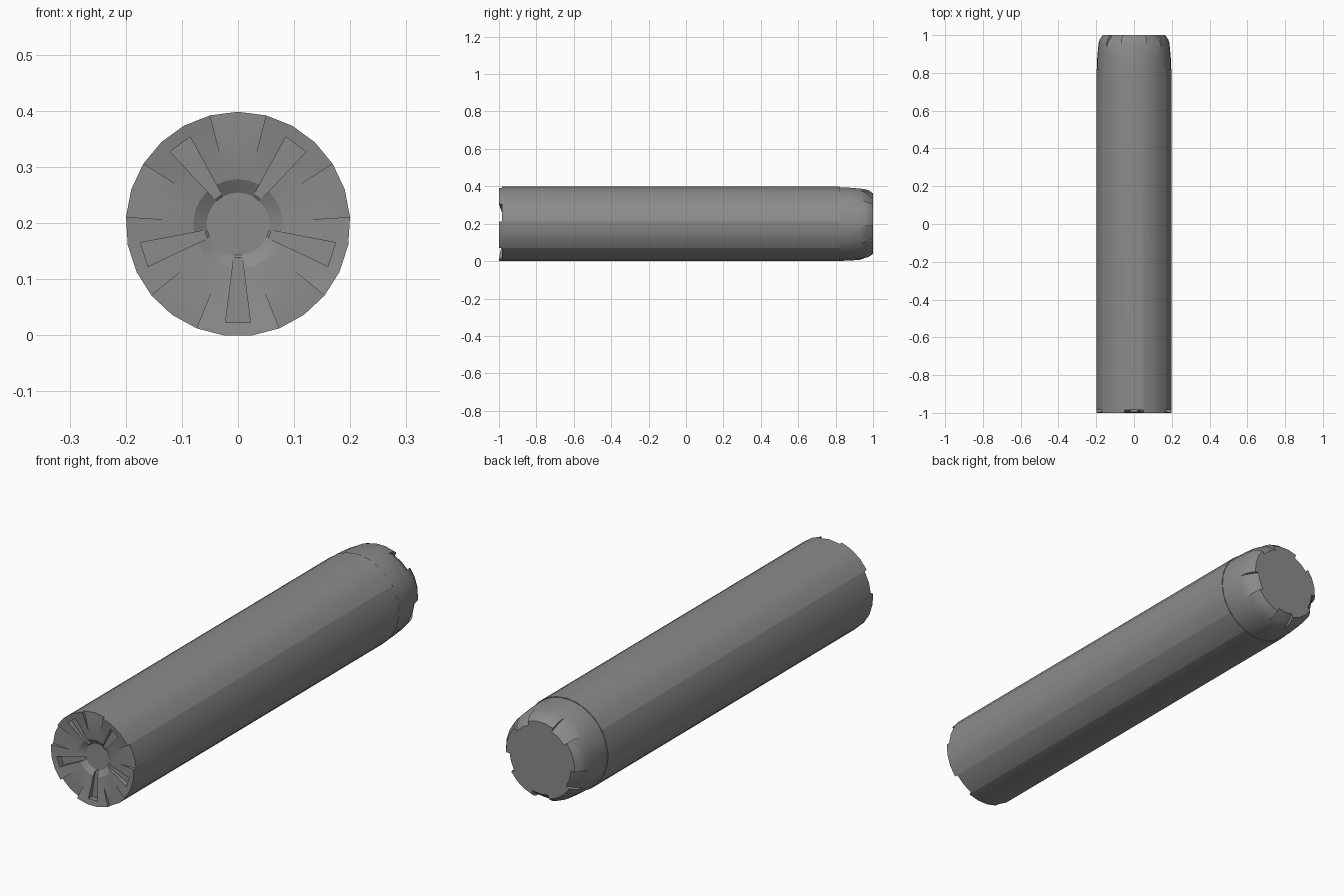
import bpy, bmesh, math

cube = bpy.data.objects.get("Cube")
if cube:
    bpy.data.objects.remove(cube, do_unlink=True)

SIDES = 25
STEP = 360 / SIDES
AXIS_Z = 0.2 * math.cos(math.radians(STEP / 2))

grey = bpy.data.materials.new("mid grey")
grey.use_nodes = True
colour = (0.26, 0.26, 0.26, 1)
grey.diffuse_color = colour
grey.node_tree.nodes["Principled BSDF"].inputs["Base Color"].default_value = colour


def sector_lathe(name, profile_for, start):
    """Turn (radius, y) profiles around the long axis, one per sector,
    with radial walls wherever neighbouring profiles differ."""
    bm = bmesh.new()

    def ring_point(p, i):
        a = math.radians(start + STEP * i)
        return (p[0] * math.cos(a), p[1], AXIS_Z + p[0] * math.sin(a))

    def face(points):
        unique = [p for k, p in enumerate(points)
                  if all(math.dist(p, q) > 1e-5 for q in points[:k])]
        if len(unique) > 2:
            bm.faces.new([bm.verts.new(p) for p in unique])

    for i in range(SIDES):
        here, after = profile_for(i), profile_for(i + 1)
        for j in range(len(here) - 1):
            p, q = here[j], here[j + 1]
            face([ring_point(p, i), ring_point(p, i + 1),
                  ring_point(q, i + 1), ring_point(q, i)])
            if here != after:
                face([ring_point(v, i + 1) for v in (p, q, after[j + 1], after[j])])
    bmesh.ops.remove_doubles(bm, verts=bm.verts, dist=1e-5)
    bmesh.ops.recalc_face_normals(bm, faces=bm.faces)
    mesh = bpy.data.meshes.new(name)
    bm.to_mesh(mesh)
    bm.free()
    obj = bpy.data.objects.new(name, mesh)
    bpy.context.collection.objects.link(obj)
    mesh.materials.append(grey)
    bpy.ops.object.select_all(action="DESELECT")
    obj.select_set(True)
    bpy.context.view_layer.objects.active = obj
    bpy.ops.object.shade_smooth_by_angle(angle=math.radians(25))
    return obj


# Body: dished front face with rim notches and narrow radial slots
hub = [(0, -0.965), (0.056, -0.965)]
tail = [(0.2, 0.82), (0, 0.82)]
plain = hub + [(0.08, -0.98), (0.12, -0.985), (0.177, -0.996), (0.177, -0.996), (0.2, -1)] + tail
notch = hub + [(0.08, -0.98), (0.12, -0.985), (0.177, -0.985), (0.177, -0.985), (0.2, -0.985)] + tail
slot = hub + [(0.06, -0.968), (0.12, -0.97), (0.177, -0.97), (0.177, -0.996), (0.2, -1)] + tail
body_pattern = [notch, plain, slot, plain, notch]
sector_lathe("body_tube", lambda i: body_pattern[i % 5], 90)

# End cap: tapered, rounded shoulder with five deeper flats
neck = [(0, 0.81), (0.197, 0.81), (0.196, 0.87), (0.191, 0.93)]
round_edge = neck + [(0.187, 0.96), (0.181, 0.978), (0.165, 1), (0, 1)]
flat_edge = neck + [(0.184, 0.95), (0.174, 0.968), (0.148, 1), (0, 1)]
cap_pattern = [flat_edge, flat_edge, round_edge, round_edge, round_edge]
sector_lathe("end_cap", lambda i: cap_pattern[i % 5], 90 + STEP * 1.5)
